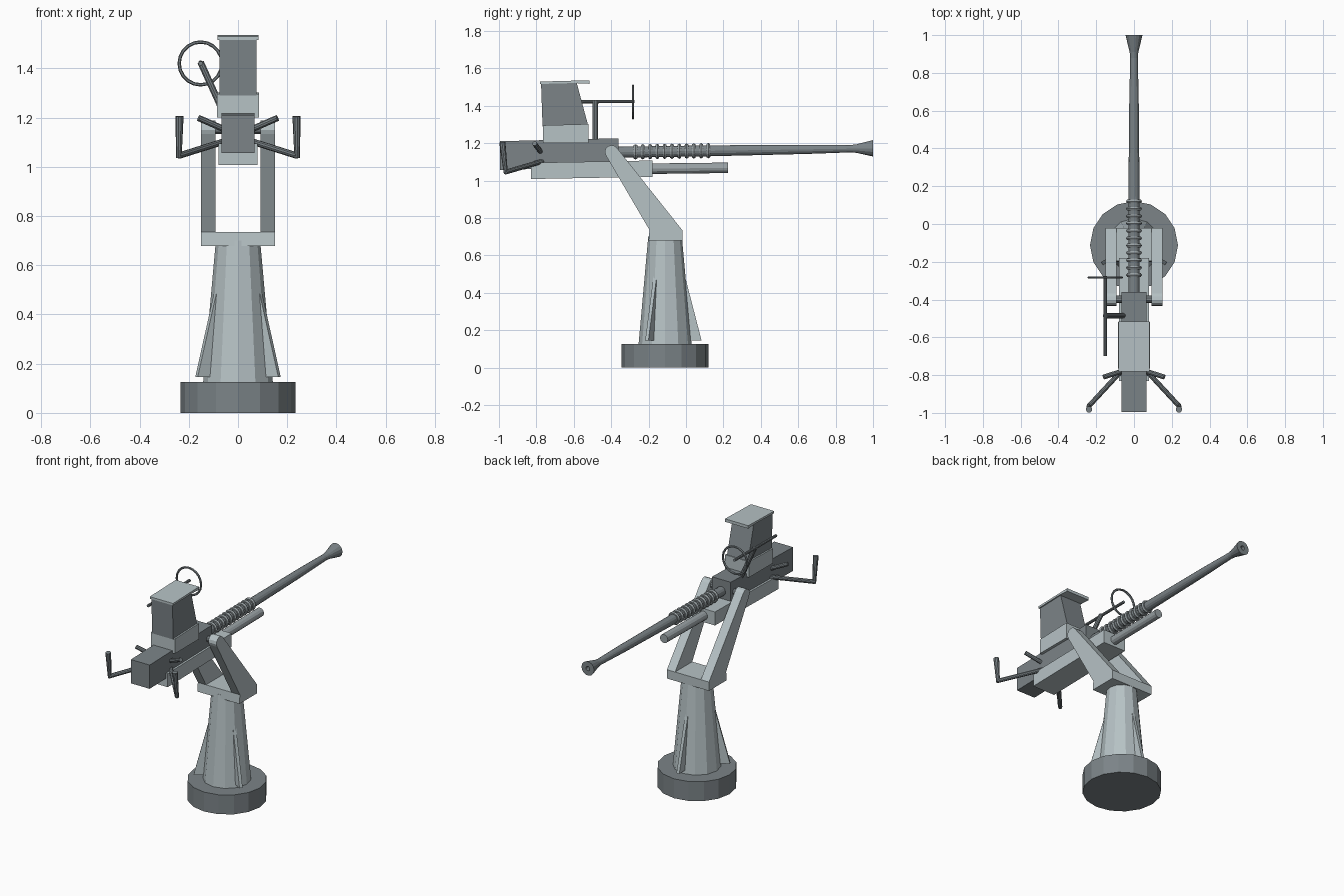
import bpy, bmesh, math
from mathutils import Vector

if "Cube" in bpy.data.objects:
    bpy.data.objects.remove(bpy.data.objects["Cube"])


def paint(name, rgb):
    m = bpy.data.materials.new(name)
    m.diffuse_color = (*rgb, 1)
    m.use_nodes = True
    m.node_tree.nodes["Principled BSDF"].inputs["Base Color"].default_value = m.diffuse_color
    return m


LIGHT = paint("light_steel", (0.47, 0.54, 0.56))
MID = paint("mid_steel", (0.32, 0.36, 0.375))
DARK = paint("dark_steel", (0.20, 0.23, 0.245))


def finish(name, bm, mat):
    bmesh.ops.recalc_face_normals(bm, faces=bm.faces[:])
    me = bpy.data.meshes.new(name)
    bm.to_mesh(me)
    bm.free()
    me.materials.append(mat)
    ob = bpy.data.objects.new(name, me)
    bpy.context.collection.objects.link(ob)
    return ob


def prism(name, mat, profile, x0, x1):
    """Extrude a (y, z) outline from x0 to x1."""
    bm = bmesh.new()
    face = bm.faces.new([bm.verts.new((x0, y, z)) for y, z in profile])
    new = bmesh.ops.extrude_face_region(bm, geom=[face])["geom"]
    bmesh.ops.translate(bm, vec=(x1 - x0, 0, 0),
                        verts=[v for v in new if isinstance(v, bmesh.types.BMVert)])
    # the source face stays as the first cap
    return finish(name, bm, mat)


def turned(name, mat, start, end, profile, sides=12):
    """Turn a (fraction along axis, radius) profile about the line start-end."""
    a, b = Vector(start), Vector(end)
    q = (b - a).to_track_quat('Z', 'Y')
    bm = bmesh.new()
    rings = []
    for t, r in profile:
        rings.append([bm.verts.new(a.lerp(b, t) + q @ Vector(
            (r * math.cos(2 * math.pi * k / sides), r * math.sin(2 * math.pi * k / sides), 0)))
            for k in range(sides)])
    for lo, hi in zip(rings, rings[1:]):
        for k in range(sides):
            j = (k + 1) % sides
            bm.faces.new((lo[k], lo[j], hi[j], hi[k]))
    bm.faces.new(rings[0])
    bm.faces.new(rings[-1])
    return finish(name, bm, mat)


def rod(name, mat, start, end, r0, r1=None, sides=10):
    return turned(name, mat, start, end, [(0, r0), (1, r0 if r1 is None else r1)], sides)


def ring(name, mat, loc, major, minor, n, m):
    bpy.ops.mesh.primitive_torus_add(location=loc, rotation=(math.pi / 2, 0, 0),
                                     major_radius=major, minor_radius=minor,
                                     major_segments=n, minor_segments=m)
    bpy.context.object.name = name
    bpy.context.object.data.materials.append(mat)


CY = -0.112  # pedestal axis

# Base and pedestal
rod("base_plate", DARK, (0, CY, 0), (0, CY, 0.125), 0.233, sides=16)
rod("pedestal", LIGHT, (0, CY, 0.12), (0, CY, 0.70), 0.142, 0.09, sides=12)

# Three pedestal fins
for i in range(3):
    fin = prism("pedestal_fin", LIGHT,
                [(0.09, 0.145), (0.195, 0.145), (0.106, 0.49), (0.08, 0.49)], -0.01, 0.01)
    fin.location = (0, CY, 0)
    fin.rotation_euler.z = i * 2 * math.pi / 3

# Yoke with two leaning arms
prism("yoke_block", LIGHT, [(-0.2, 0.678), (-0.02, 0.678), (-0.02, 0.735), (-0.195, 0.735)],
      -0.15, 0.15)
PY, PZ = -0.398, 1.153
arm = [(-0.197, 0.70), (-0.02, 0.70), (-0.02, 0.735)]
arm += [(PY + 0.036 * math.cos(math.radians(d)), PZ + 0.036 * math.sin(math.radians(d)))
        for d in range(35, 216, 30)]
arm += [(-0.195, 0.735)]
for s in (-1, 1):
    prism("yoke_arm", LIGHT, arm, s * 0.092, s * 0.15)
rod("pivot_pin", DARK, (-0.12, PY, PZ), (0.12, PY, PZ), 0.02)

# Receiver and cradle
prism("receiver", DARK, [(-0.995, 1.057), (-0.36, 1.072), (-0.36, 1.226), (-0.995, 1.21)],
      -0.067, 0.067)
prism("cradle", LIGHT, [(-0.83, 1.008), (-0.18, 1.02), (-0.18, 1.107), (-0.83, 1.095)],
      -0.08, 0.08)
rod("recoil_cylinder", MID, (0, -0.2, 1.063), (0, 0.225, 1.068), 0.028, sides=12)

# Barrel with flared, bored muzzle
L = 1.38
turned("barrel", DARK, (0, -0.38, 1.151), (0, 1.0, 1.172),
       [(0, 0.03), (0.36, 0.03), (0.75, 0.025), (1.26 / L, 0.02), (1.29 / L, 0.023),
        (1, 0.045), (1, 0.014), (0.94, 0.014)], 14)
for i in range(11):
    y = -0.27 + i * 0.039
    ring("barrel_coil", MID, (0, y, 1.153 + 0.015 * (y + 0.3)), 0.031, 0.011, 14, 6)

# Magazine housing, magazine and lid
prism("magazine_housing", LIGHT, [(-0.765, 1.2), (-0.52, 1.2), (-0.52, 1.302), (-0.765, 1.295)],
      -0.085, 0.085)
prism("magazine", DARK, [(-0.767, 1.29), (-0.522, 1.29), (-0.585, 1.525), (-0.775, 1.525)],
      -0.075, 0.075)
prism("magazine_lid", LIGHT, [(-0.78, 1.516), (-0.60, 1.521), (-0.515, 1.517), (-0.515, 1.536),
                              (-0.78, 1.529)], -0.083, 0.083)

# Ring sight
SX, SZ = -0.152, 1.42
rod("sight_post", DARK, (-0.05, -0.485, 1.20), (SX, -0.485, SZ + 0.005), 0.014)
rod("sight_rod", DARK, (SX, -0.70, SZ), (SX, -0.275, SZ + 0.003), 0.009)
ring("sight_ring", DARK, (SX, -0.283, SZ), 0.087, 0.007, 20, 6)

# Handles and side levers
for s in (-1, 1):
    rod("handle_bar", DARK, (s * 0.05, -0.76, 1.105), (s * 0.24, -0.965, 1.045), 0.013)
    rod("hand_grip", DARK, (s * 0.24, -0.963, 1.036), (s * 0.238, -0.982, 1.205), 0.011, 0.017)
    rod("side_lever", DARK, (s * 0.05, -0.775, 1.15), (s * 0.16, -0.81, 1.198), 0.013)
